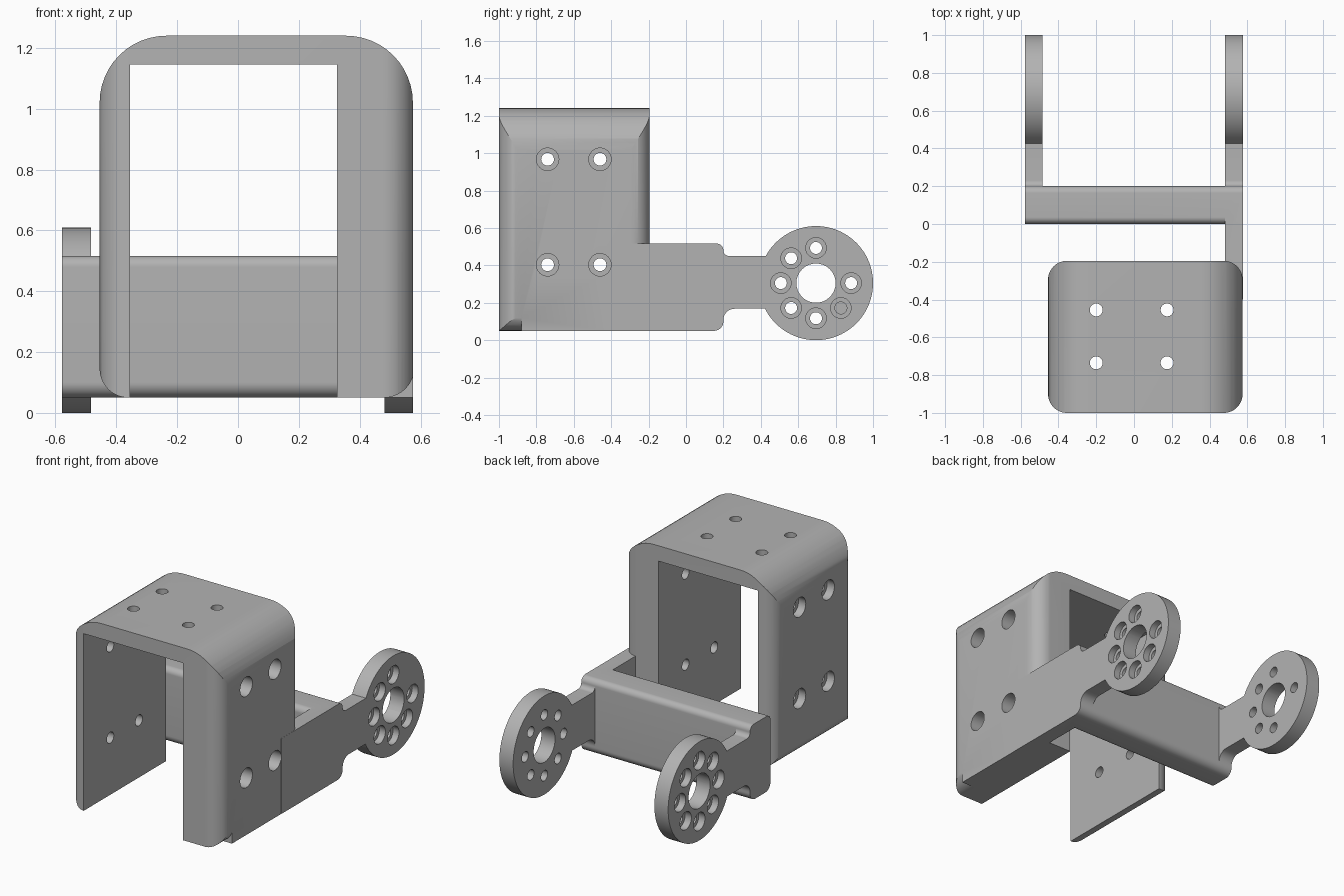
import bpy
import bmesh
from math import cos, sin, pi, radians
from mathutils import Vector

cube = bpy.data.objects.get("Cube")
if cube:
    bpy.data.objects.remove(cube)

grey = bpy.data.materials.new("grey metal")
grey.use_nodes = True
colour = (0.45, 0.45, 0.45, 1)
grey.diffuse_color = colour
grey.node_tree.nodes["Principled BSDF"].inputs["Base Color"].default_value = colour


def add_object(name, bm):
    bmesh.ops.recalc_face_normals(bm, faces=bm.faces)
    mesh = bpy.data.meshes.new(name)
    bm.to_mesh(mesh)
    bm.free()
    mesh.materials.append(grey)
    obj = bpy.data.objects.new(name, mesh)
    bpy.context.scene.collection.objects.link(obj)
    return obj


def rounded(corners, steps=12):
    """Outline with each (a, b, radius) corner replaced by a tangent arc."""
    out = []
    for i, (a, b, r) in enumerate(corners):
        p = Vector((a, b))
        if not r:
            out.append(p)
            continue
        u = (Vector(corners[i - 1][:2]) - p).normalized()
        v = (Vector(corners[(i + 1) % len(corners)][:2]) - p).normalized()
        half = u.angle(v) / 2
        mid = (u + v).normalized()
        centre = p + mid * (r / sin(half))
        side = (u - mid * u.dot(mid)).normalized()
        sweep = pi / 2 - half
        for k in range(steps + 1):
            t = sweep * (1 - 2 * k / steps)
            out.append(centre + r * (side * sin(t) - mid * cos(t)))
    return out


def extrude(name, outline, axis, low, high):
    """Solid from an outline in the two other axes, pushed along one axis."""
    bm = bmesh.new()
    place = {"x": lambda a, b, c: (c, a, b),
             "y": lambda a, b, c: (a, c, b),
             "z": lambda a, b, c: (a, b, c)}[axis]
    rings = [[bm.verts.new(place(a, b, c)) for a, b in outline] for c in (low, high)]
    for ring in rings:
        bm.faces.new(ring)
    for i in range(len(outline)):
        bm.faces.new((rings[0][i - 1], rings[0][i], rings[1][i], rings[1][i - 1]))
    return add_object(name, bm)


def combine(target, tool, operation):
    mod = target.modifiers.new(operation.lower(), "BOOLEAN")
    mod.operation, mod.solver, mod.object = operation, "EXACT", tool
    bpy.context.view_layer.update()
    graph = bpy.context.evaluated_depsgraph_get()
    mesh = bpy.data.meshes.new_from_object(target.evaluated_get(graph))
    target.modifiers.clear()
    target.data = mesh
    bpy.data.objects.remove(tool)


def rect(a0, b0, a1, b1, r=0):
    return rounded([(a0, b0, r), (a1, b0, r), (a1, b1, r), (a0, b1, r)])


def drill(target, pins, axis, segments=32):
    """Cut stepped holes; each pin is (a, b, [(position, radius), ...])."""
    bm = bmesh.new()
    for a, b, steps in pins:
        rings = []
        for c, r in steps:
            ring = []
            for k in range(segments):
                t = 2 * pi * k / segments
                p, q = a + r * cos(t), b + r * sin(t)
                ring.append(bm.verts.new((c, p, q) if axis == "x" else (p, q, c)))
            rings.append(ring)
        bm.faces.new(rings[0])
        bm.faces.new(rings[-1])
        for low, high in zip(rings, rings[1:]):
            for k in range(segments):
                bm.faces.new((low[k - 1], low[k], high[k], high[k - 1]))
    combine(target, add_object("drill", bm), "DIFFERENCE")


# Servo housing: arched front shape trimmed by a rounded plan
BOTTOM, SHOULDER = 0.05, 0.516
housing = extrude("bracket", rounded([(-0.455, BOTTOM, 0.095), (0.575, BOTTOM, 0),
                                      (0.575, 1.24, 0.22), (-0.455, 1.24, 0.22)]),
                  "y", -1.0, -0.195)
plan = extrude("plan", rect(-0.455, -1.0, 0.575, -0.195, 0.1), "z", -0.1, 1.4)
combine(housing, plan, "INTERSECT")
opening = extrude("opening", rect(-0.355, -0.2, 0.325, 1.145), "y", -1.2, 0)
combine(housing, opening, "DIFFERENCE")

# Rounded front foot of the thick wall
foot = [Vector((0.7, -0.1)), Vector((0.7, 0.15))]
foot += [Vector((0.48 + 0.1 * cos(t), 0.15 - 0.1 * sin(t)))
         for t in [radians(9 * k) for k in range(11)]]
foot.append(Vector((0.48, -0.1)))
combine(housing, extrude("foot", foot, "y", -1.2, -0.88), "DIFFERENCE")

# Hinge arms: plate, neck and round horn
HY, HZ, HR = 0.695, 0.305, 0.305


def arm(name, start, x0, x1):
    neck_end = 0.44
    plate = extrude(name, rounded([
        (start, BOTTOM, 0), (0.2, BOTTOM, 0.05), (0.2, 0.168, 0.06),
        (neck_end, 0.168, 0.035), (0.52, 0.07, 0), (HY, HZ, 0), (0.52, 0.54, 0),
        (neck_end, 0.45, 0.035), (0.2, 0.45, 0.03), (0.2, SHOULDER, 0.036),
        (start, SHOULDER, 0)]), "x", x0, x1)
    horn = [Vector((HY + HR * cos(2 * pi * k / 96), HZ + HR * sin(2 * pi * k / 96)))
            for k in range(96)]
    combine(plate, extrude("horn", horn, "x", x0, x1), "UNION")
    return plate


# Cross bar joins both arms, and the long arm joins the housing
bar = extrude("bar", rounded([(0, BOTTOM, 0.05), (0.2, BOTTOM, 0.05),
                              (0.2, SHOULDER, 0.036), (0, SHOULDER, 0.036)]),
              "x", -0.578, 0.53)
combine(housing, arm("long_arm", -0.4, 0.482, 0.576), "UNION")
combine(housing, arm("short_arm", 0.1, -0.578, -0.484), "UNION")
combine(housing, bar, "UNION")

# Horn holes: centre bore and a ring of counterbored screw holes
for side in (1, -1):
    outer = [(side * 0.7, 0.055), (side * 0.535, 0.055),
             (side * 0.535, 0.032), (side * 0.43, 0.032)]
    pins = [(HY, HZ, [(side * 0.7, 0.105), (side * 0.43, 0.105)])]
    pins += [(HY + 0.188 * cos(k * pi / 4), HZ + 0.188 * sin(k * pi / 4), outer)
             for k in range(8)]
    drill(housing, pins, "x")

# Side wall screw holes, counterbored from outside
for steps in ([(0.7, 0.06), (0.43, 0.06), (0.43, 0.034), (0.2, 0.034)],
              [(-0.6, 0.06), (-0.405, 0.06), (-0.405, 0.034), (-0.25, 0.034)]):
    drill(housing, [(y, z, steps) for y in (-0.74, -0.46) for z in (0.403, 0.967)], "x")

# Top screw holes
drill(housing, [(x, y, [(1.05, 0.034), (1.4, 0.034)])
                for x in (-0.2, 0.175) for y in (-0.735, -0.455)], "z")

# Smooth the fillets and bores, keep the edges crisp
bpy.ops.object.select_all(action="DESELECT")
housing.select_set(True)
bpy.context.view_layer.objects.active = housing
bpy.ops.object.shade_smooth_by_angle(angle=radians(25))
